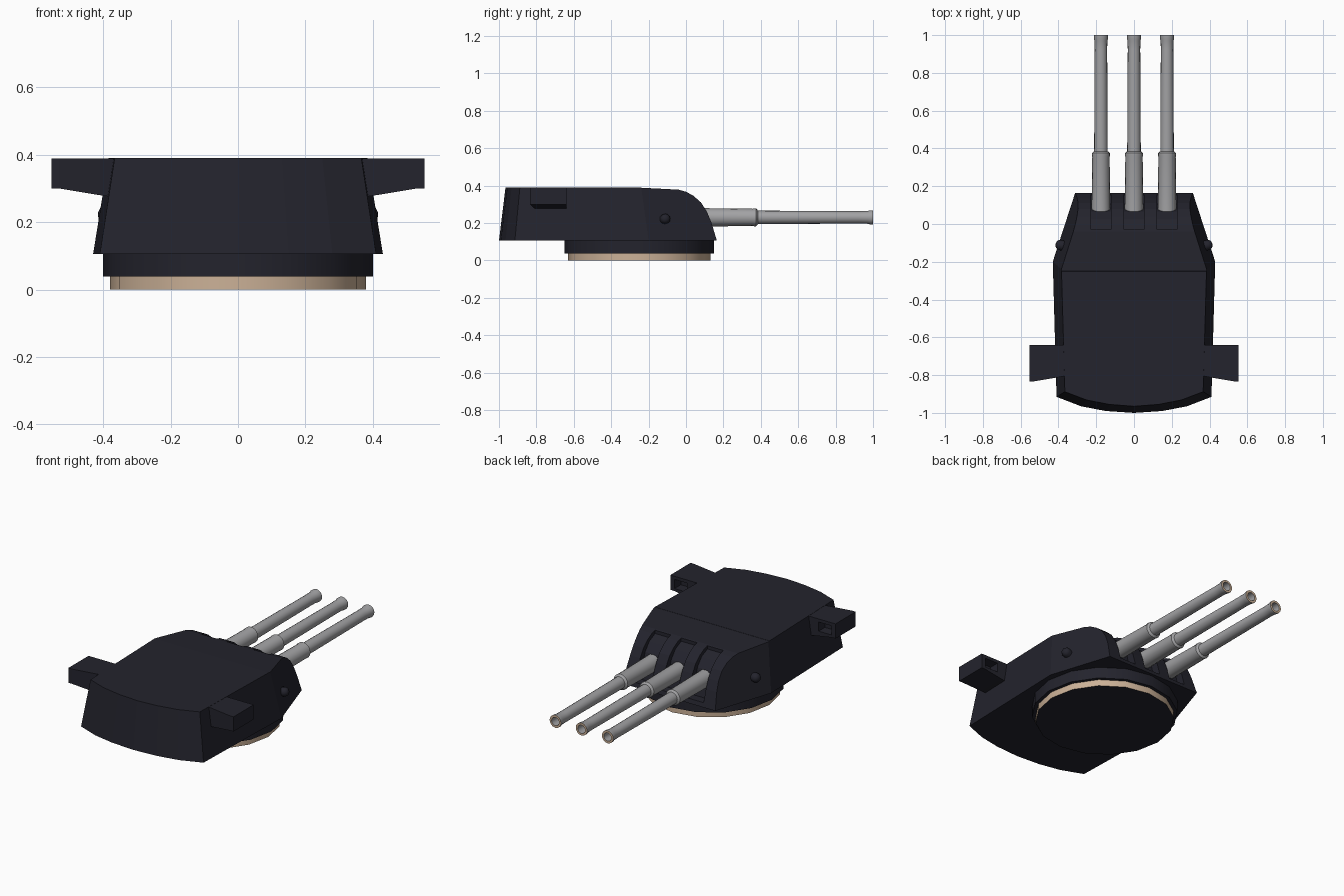
import bpy, bmesh, math
from mathutils import Vector

cube = bpy.data.objects.get("Cube")
if cube:
    bpy.data.objects.remove(cube, do_unlink=True)


def material(name, rgb):
    m = bpy.data.materials.new(name)
    m.use_nodes = True
    m.diffuse_color = (*rgb, 1)
    bsdf = next(n for n in m.node_tree.nodes if n.type == 'BSDF_PRINCIPLED')
    bsdf.inputs["Base Color"].default_value = (*rgb, 1)
    return m


ARMOUR = material("dark navy armour", (0.017, 0.017, 0.026))
STEEL = material("gun grey", (0.36, 0.36, 0.37))
TAN = material("tan", (0.60, 0.44, 0.31))


def loft(name, loops, *mats, closed=True):
    """Skin equal-length point loops in order, capping both ends if closed."""
    bm = bmesh.new()
    rings = [[bm.verts.new(p) for p in loop] for loop in loops]
    n = len(rings[0])
    for a, b in zip(rings, rings[1:]):
        for i in range(n):
            j = (i + 1) % n
            bm.faces.new((a[i], a[j], b[j], b[i]))
    if closed:
        bm.faces.new(rings[0])
        bm.faces.new(rings[-1])
    bmesh.ops.recalc_face_normals(bm, faces=bm.faces)
    mesh = bpy.data.meshes.new(name)
    bm.to_mesh(mesh)
    bm.free()
    for m in mats:
        mesh.materials.append(m)
    obj = bpy.data.objects.new(name, mesh)
    bpy.context.collection.objects.link(obj)
    return obj


def prism_x(name, profile, x0, x1):
    """Extrude a (y, z) profile along x."""
    return loft(name, [[(x, y, z) for y, z in profile] for x in (x0, x1)], ARMOUR)


def lathe(name, profile, origin, axis, sides, *mats):
    """Revolve (distance, radius) points around an axis."""
    q = Vector(axis).to_track_quat('Z', 'Y')
    loops = []
    for d, r in profile:
        angles = [math.tau * i / sides for i in range(sides)]
        loops.append([Vector(origin) + q @ Vector((r * math.cos(a), r * math.sin(a), d))
                      for a in angles])
    return loft(name, loops, *mats)


def activate(obj):
    bpy.ops.object.select_all(action='DESELECT')
    obj.select_set(True)
    bpy.context.view_layer.objects.active = obj


def smooth(obj, degrees=35):
    activate(obj)
    bpy.ops.object.shade_smooth_by_angle(angle=math.radians(degrees))


def boolean(obj, cutter, operation):
    mod = obj.modifiers.new("cut", 'BOOLEAN')
    mod.operation = operation
    mod.solver = 'EXACT'
    mod.object = cutter
    activate(obj)
    bpy.ops.object.modifier_apply(modifier=mod.name)
    bpy.data.objects.remove(cutter, do_unlink=True)


def mirrored(half, z):
    """Full outline from the +x half, which starts on the centre line."""
    left = [(-x, y) for x, y in reversed(half) if x > 0]
    return [(x, y, z) for x, y in half + left]


# Gun house: tapered plan shape trimmed by the curved side profile
base = [(0, -1.0), (0.15, -0.99), (0.28, -0.965), (0.41, -0.915), (0.43, -0.2), (0.3, 0.2)]
roof = [(0, -0.965), (0.13, -0.955), (0.25, -0.932), (0.366, -0.888), (0.384, -0.24), (0.24, 0.2)]
house = loft("gun_house", [mirrored(base, 0.105), mirrored(roof, 0.39)], ARMOUR)
nose = [(-1.2, 0.0), (0.2, 0.0), (0.165, 0.105), (0.135, 0.205), (0.112, 0.26), (0.08, 0.31),
        (0.04, 0.345), (0.0, 0.367), (-0.04, 0.378), (-0.25, 0.389), (-0.3, 0.5), (-1.2, 0.5)]
boolean(house, prism_x("nose_trim", nose, -1, 1), 'INTERSECT')

# Gun ports recessed into the curved front
GUNS = (-0.175, 0, 0.175)
port = [(-0.03, 0.5), (-0.03, 0.355), (0.025, 0.33), (0.065, 0.28),
        (0.085, 0.22), (0.105, 0.13), (0.3, 0.13), (0.3, 0.5)]
for x in GUNS:
    boolean(house, prism_x("port_cutter", port, x - 0.053, x + 0.053), 'DIFFERENCE')

# Barrels: sleeve, tube, flared muzzle and open bore
barrel = [(0, 0.05), (0.34, 0.046), (0.35, 0.048), (0.36, 0.048), (0.37, 0.036), (0.91, 0.033),
          (0.955, 0.034), (0.97, 0.038), (0.985, 0.038), (0.985, 0.025), (0.9, 0.025)]
for label, x in zip(("right", "centre", "left"), GUNS):
    gun = lathe(label + "_barrel", [(d + 0.015, r) for d, r in barrel],
                (x, 0, 0.23), (0, 1, 0), 16, STEEL, TAN)
    for f in gun.data.polygons:
        if f.center.y > 0.999:
            f.material_index = 1
    smooth(gun)

# Turning ring and foundation below the house
CENTRE = (0, -0.25, 0)
smooth(lathe("turning_ring", [(0.038, 0.4), (0.108, 0.4)], CENTRE, (0, 0, 1), 16, ARMOUR))
foundation = lathe("foundation_ring", [(0, 0.38), (0.04, 0.38)], CENTRE, (0, 0, 1), 16, TAN, ARMOUR)
for f in foundation.data.polygons:
    if f.normal.z < -0.5:
        f.material_index = 1
smooth(foundation)

# Rangefinder arms and side sights
for label, s in (("left", 1), ("right", -1)):
    sections = []
    for x, back, low in ((0.34, -0.80, 0.27), (0.41, -0.813, 0.28), (0.53, -0.833, 0.30), (0.553, -0.833, 0.30)):
        sections.append([(s * x, back, low), (s * x, -0.64, low),
                         (s * x, -0.64, 0.389), (s * x, back, 0.389)])
    arm = loft(label + "_rangefinder", sections, ARMOUR)
    window = [(-0.7, 0.315), (-0.6, 0.315), (-0.6, 0.37), (-0.7, 0.37)]
    boolean(arm, prism_x("window_cutter", window, s * 0.44, s * 0.525), 'DIFFERENCE')

    sight = [(0, 0.027), (0.03, 0.027), (0.042, 0.02), (0.048, 0.008)]
    smooth(lathe(label + "_sight", sight, (s * 0.368, -0.118, 0.22),
                 (s, 0.3, 0.1), 12, ARMOUR), 50)
